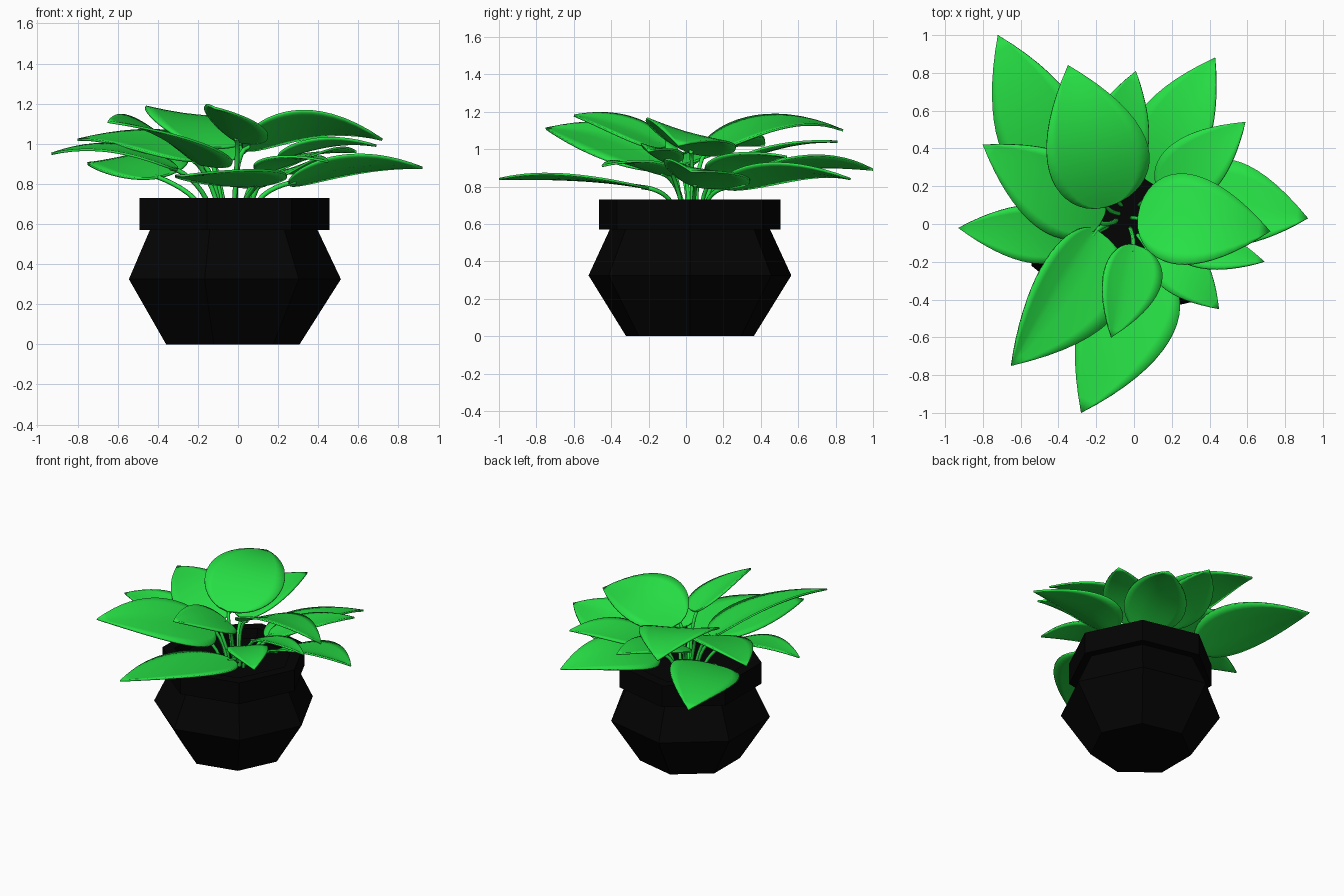
import bpy, bmesh, math
from mathutils import Vector

if "Cube" in bpy.data.objects:
    bpy.data.objects.remove(bpy.data.objects["Cube"])


def material(name, color):
    m = bpy.data.materials.new(name)
    m.diffuse_color = (*color, 1)
    m.use_nodes = True
    m.node_tree.nodes["Principled BSDF"].inputs["Base Color"].default_value = m.diffuse_color
    return m


GREEN = material("leaf_green", (0.02, 0.75, 0.06))
BLACK = material("pot_black", (0.001, 0.001, 0.001))


def finish(bm, name, mat, smooth):
    bmesh.ops.recalc_face_normals(bm, faces=bm.faces)
    me = bpy.data.meshes.new(name)
    bm.to_mesh(me)
    bm.free()
    for p in me.polygons:
        p.use_smooth = smooth
    me.materials.append(mat)
    ob = bpy.data.objects.new(name, me)
    bpy.context.collection.objects.link(ob)
    return ob


# Seven-sided pot: base, belly, neck, thick rim, recessed soil
SIDES, CX, CY = 7, -0.043, 0.021
profile = [(0.35, 0), (0.556, 0.325), (0.44, 0.57), (0.498, 0.57),
           (0.498, 0.73), (0.415, 0.73), (0.405, 0.66)]
bm = bmesh.new()
rings = []
for r, z in profile:
    rings.append([bm.verts.new((CX + r * math.cos(math.tau * i / SIDES),
                                CY + r * math.sin(math.tau * i / SIDES), z))
                  for i in range(SIDES)])
for a, b in zip(rings, rings[1:]):
    for i in range(SIDES):
        j = (i + 1) % SIDES
        bm.faces.new((a[i], a[j], b[j], b[i]))
bm.faces.new(rings[0])
bm.faces.new(rings[-1])
finish(bm, "pot", BLACK, False)


# Heart-shaped arched leaf, rolled so its left side rises by "roll"
def leaf(name, base, tip, wl, wr, arch, roll, rows=18, cols=8):
    base, tip = Vector(base), Vector(tip)
    d = (tip - base).to_2d().normalized()
    left = Vector((-d.y, d.x, 0))
    bm = bmesh.new()
    grid = []
    for i in range(rows + 1):
        u = (i / rows) ** 1.6
        w = math.sqrt(u) * (1 - u) / 0.385
        mid = base.lerp(tip, u) + Vector((0, 0, 4 * u * (1 - u) * arch))
        row = []
        for j in range(cols + 1):
            v = 2 * j / cols - 1
            side = v * w * (wl if v > 0 else wr)
            lift = w * (0.01 * v * v + roll * v)
            row.append(bm.verts.new(mid + left * side + Vector((0, 0, lift))))
        grid.append(row)
    for a, b in zip(grid, grid[1:]):
        for j in range(cols):
            bm.faces.new((a[j + 1], a[j], b[j], b[j + 1]))
    bmesh.ops.remove_doubles(bm, verts=bm.verts, dist=1e-5)
    ob = finish(bm, name, GREEN, True)
    s = ob.modifiers.new("thickness", "SOLIDIFY")
    s.thickness = 0.012
    s.offset = 0


# Thin stem bending from the soil to the leaf base
def stem(name, base, tip):
    b, t = Vector(base), Vector(tip)
    d = (t - b).normalized()
    root = Vector((-0.02 + 0.4 * b.x, 0.02 + 0.4 * b.y, 0.65))
    cu = bpy.data.curves.new(name, "CURVE")
    cu.dimensions = "3D"
    cu.bevel_depth = 0.012
    cu.bevel_resolution = 1
    cu.use_fill_caps = True
    cu.resolution_u = 8
    sp = cu.splines.new("BEZIER")
    sp.bezier_points.add(1)
    end = b + d * 0.04 + Vector((0, 0, 0.005))
    for p, co, h in ((sp.bezier_points[0], root, Vector((0, 0, 0.1))),
                     (sp.bezier_points[1], end, d * 0.08)):
        p.co, p.handle_left, p.handle_right = co, co - h, co + h
    cu.materials.append(GREEN)
    bpy.context.collection.objects.link(bpy.data.objects.new(name, cu))


# Leaves: base, tip, left width, right width, arch, roll
leaves = [
    ((-.40, .20, .83), (-.72, 1.0, .89), .21, .25, .06, -.04),
    ((-.15, .09, .98), (-.35, .84, 1.10), .24, .30, .10, .035),
    ((-.12, .20, .90), (.01, .81, 1.04), .20, .15, .04, .0),
    ((.12, .20, .79), (.43, .88, .84), .25, .16, .06, -.045),
    ((.15, .15, .85), (.59, .54, .96), .17, .16, .04, -.02),
    ((.25, .05, .80), (.92, .03, .88), .30, .16, .05, -.05),
    ((.02, .03, .98), (.72, -.04, 1.02), .26, .22, .09, -.07),
    ((.20, -.10, .93), (.69, -.20, .99), .12, .10, .04, -.02),
    ((.12, -.10, .86), (.45, -.45, .91), .14, .14, .04, .0),
    ((.10, -.20, .79), (-.28, -1.0, .84), .26, .25, .025, .02),
    ((.00, -.11, 1.01), (-.12, -.60, 1.18), .19, .12, .03, -.05),
    ((-.20, -.03, .90), (-.65, -.75, 1.11), .33, .14, .05, -.075),
    ((-.30, -.08, .87), (-.93, -.02, .95), .15, .16, .06, -.02),
    ((-.18, .00, .92), (-.80, .42, 1.02), .20, .22, .05, -.04),
]
for n, (base, tip, *shape) in enumerate(leaves, 1):
    leaf(f"leaf_{n}", base, tip, *shape)
    stem(f"stem_{n}", base, tip)
